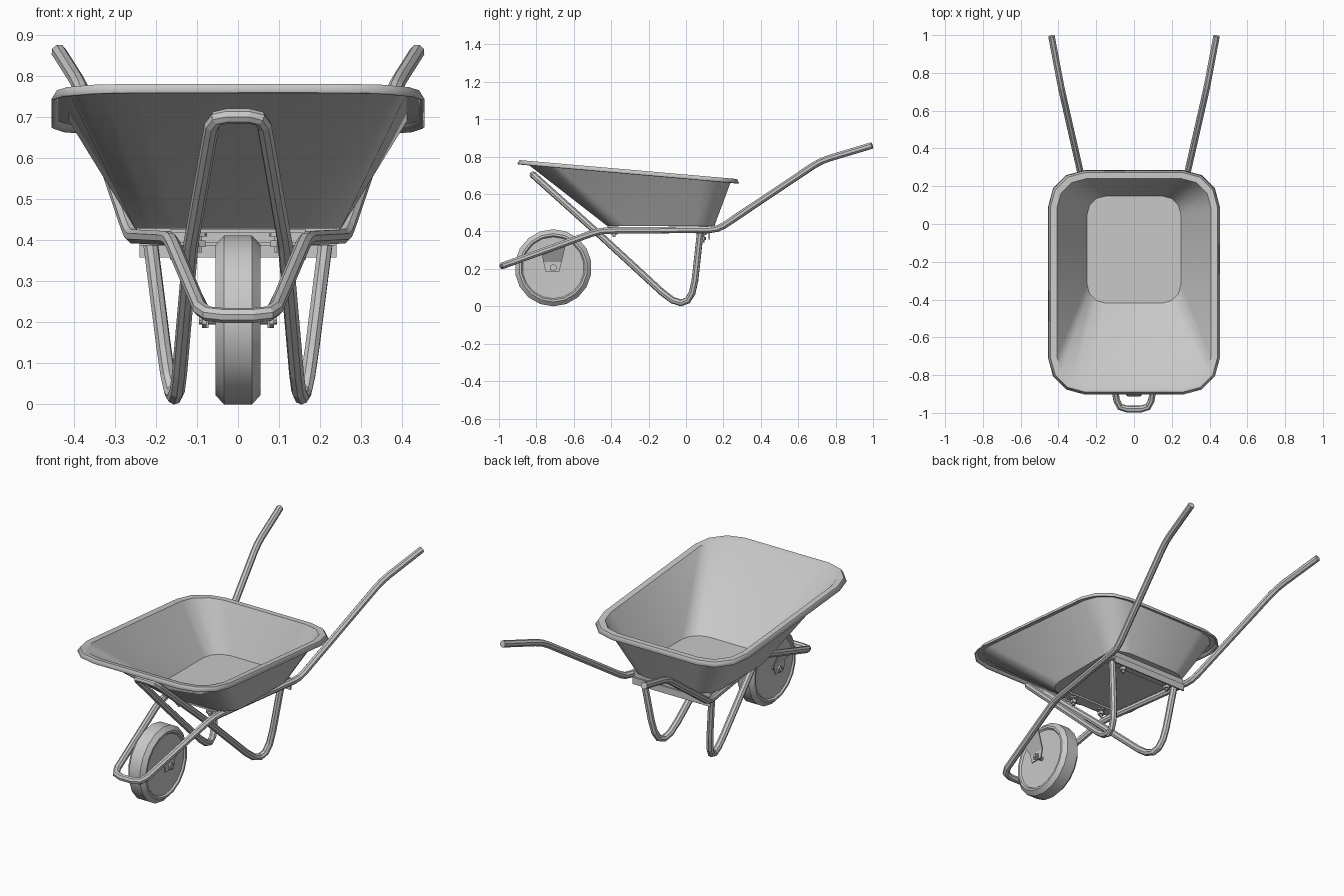
import bpy, bmesh, math
from mathutils import Vector, Matrix

cube = bpy.data.objects.get("Cube")
if cube:
    bpy.data.objects.remove(cube, do_unlink=True)

grey = bpy.data.materials.new("light grey metal")
grey.use_nodes = True
grey.diffuse_color = (0.58, 0.58, 0.58, 1)
grey.node_tree.nodes["Principled BSDF"].inputs["Base Color"].default_value = (0.58, 0.58, 0.58, 1)


def finish(name, bm, smooth_angle=None):
    bmesh.ops.recalc_face_normals(bm, faces=bm.faces)
    me = bpy.data.meshes.new(name)
    bm.to_mesh(me)
    bm.free()
    me.materials.append(grey)
    ob = bpy.data.objects.new(name, me)
    bpy.context.collection.objects.link(ob)
    if smooth_angle:
        bpy.ops.object.select_all(action='DESELECT')
        ob.select_set(True)
        bpy.context.view_layer.objects.active = ob
        bpy.ops.object.shade_smooth_by_angle(angle=math.radians(smooth_angle))
    return ob


def rounded(path):
    """Replace corners of (point, cut length) pairs by short curves."""
    pts = [Vector(p) for p, _ in path]
    out = [pts[0]]
    for i in range(1, len(pts) - 1):
        p, cut = pts[i], path[i][1]
        if not cut:
            out.append(p)
            continue
        a = p + (pts[i - 1] - p).normalized() * cut
        b = p + (pts[i + 1] - p).normalized() * cut
        n = 5 if cut > 0.1 else 2
        out += [a * (1 - t) ** 2 + p * 2 * t * (1 - t) + b * t * t
                for t in (k / n for k in range(n + 1))]
    return out + [pts[-1]]


def tube(name, pts, r=0.0185, sides=8):
    """Sweep a regular polygon along the points with mitred joints."""
    bm = bmesh.new()
    rings = []
    for i, p in enumerate(pts):
        d0 = (p - pts[max(i - 1, 0)]).normalized()
        d1 = (pts[min(i + 1, len(pts) - 1)] - p).normalized()
        t = (d0 + d1).normalized()
        if i == 0:
            u = t.cross(Vector((0, 0, 1))).normalized()
        else:
            u = (u - t * u.dot(t)).normalized()
        v = t.cross(u)
        ring = []
        for k in range(sides):
            a = 2 * math.pi * (k + 0.5) / sides
            ring.append(bm.verts.new(p + (u * math.cos(a) + v * math.sin(a)) * r))
        rings.append(ring)
    for a, b in zip(rings, rings[1:]):
        for k in range(sides):
            j = (k + 1) % sides
            bm.faces.new((a[k], a[j], b[j], b[k]))
    bm.faces.new(rings[0])
    bm.faces.new(rings[-1])
    return finish(name, bm)


def mirror_path(half):
    """Half path starts on the left end and stops at the centre line."""
    return half + [Vector((-p.x, p.y, p.z)) for p in reversed(half)]


def box(name, lo, hi):
    bm = bmesh.new()
    lo, hi = Vector(lo), Vector(hi)
    bmesh.ops.create_cube(bm, size=1, matrix=Matrix.Translation((lo + hi) / 2)
                          @ Matrix.Diagonal((*(hi - lo), 1)))
    return finish(name, bm)


def rod(name, a, b, r, sides=6):
    a, b = Vector(a), Vector(b)
    bm = bmesh.new()
    rot = (b - a).to_track_quat('Z', 'Y').to_matrix().to_4x4()
    bmesh.ops.create_cone(bm, cap_ends=True, segments=sides, radius1=r, radius2=r,
                          depth=(b - a).length, matrix=Matrix.Translation((a + b) / 2) @ rot)
    return finish(name, bm)


# Tray: rounded rectangles lofted from floor to a tilted rim with a turned-down lip
def rim_z(y):
    return 0.78 - 0.087 * (y + 0.9)


def rect_loop(bm, hx, y0, y1, r, zfun):
    verts = []
    for cx, cy, start in ((hx - r, y1 - r, 0), (r - hx, y1 - r, 90),
                          (r - hx, y0 + r, 180), (hx - r, y0 + r, 270)):
        for k in range(4):
            a = math.radians(start + 30 * k)
            x, y = cx + r * math.cos(a), cy + r * math.sin(a)
            verts.append(bm.verts.new((x, y, zfun(y))))
    return verts


bm = bmesh.new()
loops = [rect_loop(bm, 0.25, -0.42, 0.15, 0.10, lambda y: 0.432),
         rect_loop(bm, 0.41, -0.86, 0.242, 0.16, lambda y: rim_z(y) - 0.002),
         rect_loop(bm, 0.44, -0.888, 0.27, 0.18, rim_z),
         rect_loop(bm, 0.452, -0.90, 0.282, 0.19, lambda y: rim_z(y) - 0.02)]
bm.faces.new(loops[0])
for a, b in zip(loops, loops[1:]):
    for k in range(16):
        j = (k + 1) % 16
        bm.faces.new((a[k], a[j], b[j], b[k]))
tray = finish("tray", bm, 35)
solid = tray.modifiers.new("sheet thickness", 'SOLIDIFY')
solid.thickness = 0.006
solid.offset = 0

# Main frame: handles, side rails and the loop around the wheel in one tube
frame = rounded([((0.437, 0.995, 0.86), 0), ((0.385, 0.72, 0.778), 0.05),
                 ((0.26, 0.17, 0.41), 0.04), ((0.165, -0.46, 0.405), 0.05),
                 ((0.085, -0.98, 0.217), 0.05), ((0, -0.98, 0.217), 0)])
tube("main_frame", mirror_path(frame[:-1]))

# Leg tube: rear legs, feet and the tray support hoop in one tube
legs = rounded([((0.213, 0.076, 0.392), 0), ((0.155, 0.025, -0.066), 0.21),
                ((0.115, -0.47, 0.39), 0), ((0.06, -0.818, 0.703), 0.035),
                ((0, -0.818, 0.703), 0)])
tube("leg_frame", mirror_path(legs[:-1]))

# Wheel: tyre and disc turned around the axle
WY, WZ, SEG = -0.71, 0.206, 18
profile = [(0.040, 0.0), (0.046, 0.165), (0.055, 0.172), (0.055, 0.183), (0.034, 0.206)]
profile += [(-x, r) for x, r in reversed(profile)]
bm = bmesh.new()
vs = [bm.verts.new((x, WY, WZ + r)) for x, r in profile]
es = [bm.edges.new(p) for p in zip(vs, vs[1:])]
bmesh.ops.spin(bm, geom=vs + es, cent=(0, WY, WZ), axis=(1, 0, 0),
               angle=2 * math.pi, steps=SEG, use_duplicate=False)
bmesh.ops.remove_doubles(bm, verts=bm.verts, dist=0.0005)
finish("wheel", bm, 25)
rod("axle", (-0.095, WY, WZ), (0.095, WY, WZ), 0.011, 8)

# Cross members: rear angle bar and front strap under the tray
box("rear_bar_top", (-0.24, 0.05, 0.388), (0.24, 0.128, 0.396))
box("rear_bar_flange", (-0.24, 0.12, 0.358), (0.24, 0.128, 0.392))
box("rear_spacer", (-0.24, 0.07, 0.396), (0.24, 0.12, 0.429))
box("front_bar", (-0.165, -0.42, 0.418), (0.165, -0.36, 0.428))

for s, side in ((1, "left"), (-1, "right")):
    # Axle bracket: sloping web from the frame, then an upright plate
    bm = bmesh.new()
    rows = [[bm.verts.new((s * x, y, z)) for y in ys] for x, z, ys in (
        (0.075, 0.186, (-0.752, -0.678)), (0.075, 0.237, (-0.762, -0.665)))]
    rows.append([bm.verts.new((s * 0.108, -0.772, 0.287)),
                 bm.verts.new((s * 0.124, -0.642, 0.334))])
    for a, b in zip(rows, rows[1:]):
        bm.faces.new((a[0], a[1], b[1], b[0]))
    bracket = finish(side + "_axle_bracket", bm)
    mod = bracket.modifiers.new("plate thickness", 'SOLIDIFY')
    mod.thickness = 0.007
    mod.offset = 0
    rod(side + "_axle_nut", (s * 0.077, WY, WZ), (s * 0.088, WY, WZ), 0.02)

    # Bolts holding the tray to both cross members
    for end, x, y, top in (("front", 0.095, -0.385, 0.418), ("rear", 0.15, 0.09, 0.388)):
        rod(f"{side}_{end}_bolt", (s * x, y, top - 0.048), (s * x, y, top + 0.012), 0.009)
        rod(f"{side}_{end}_nut", (s * x, y, top - 0.034), (s * x, y, top - 0.018), 0.018)
        rod(f"{side}_{end}_washer", (s * x, y, top - 0.008), (s * x, y, top), 0.02, 8)
